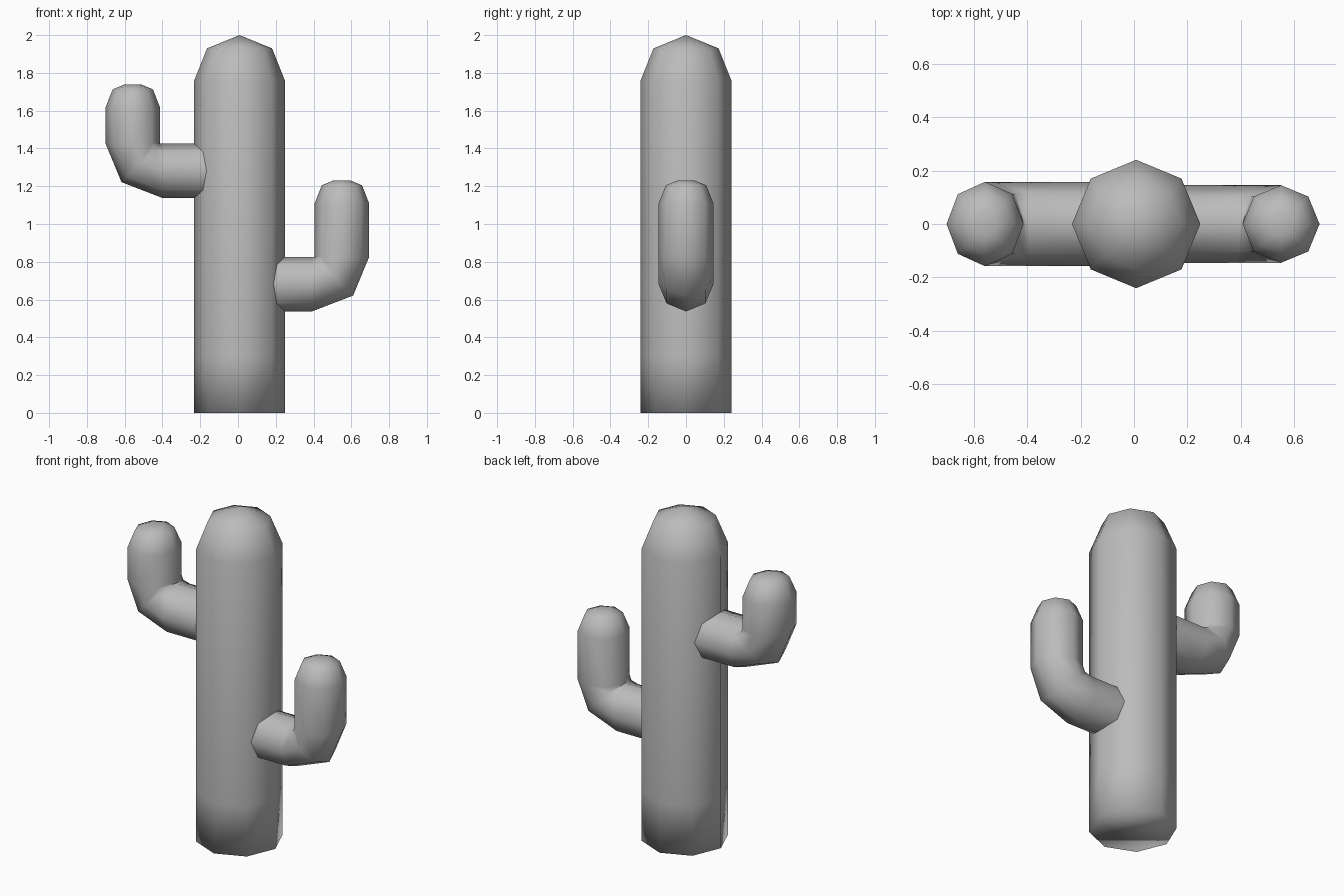
import bpy, bmesh, math
from mathutils import Vector

if "Cube" in bpy.data.objects:
    bpy.data.objects.remove(bpy.data.objects["Cube"])

SIDES = 8
CX = 0.008  # trunk axis

grey = bpy.data.materials.new("plain grey")
grey.diffuse_color = (0.5, 0.5, 0.5, 1)
grey.use_nodes = True
grey.node_tree.nodes["Principled BSDF"].inputs["Base Color"].default_value = grey.diffuse_color


def loft(name, rings, cap_start=False, apex=None):
    """Skin a list of point rings, closing the last one with a face or a tip."""
    bm = bmesh.new()
    loops = [[bm.verts.new(p) for p in ring] for ring in rings]
    for a, b in zip(loops, loops[1:]):
        for i in range(SIDES):
            j = (i + 1) % SIDES
            bm.faces.new((a[i], a[j], b[j], b[i]))
    if cap_start:
        bm.faces.new(loops[0][::-1])
    if apex:
        tip = bm.verts.new(apex)
        for i in range(SIDES):
            bm.faces.new((loops[-1][i], loops[-1][(i + 1) % SIDES], tip))
    else:
        bm.faces.new(loops[-1])
    bmesh.ops.recalc_face_normals(bm, faces=bm.faces)
    for f in bm.faces:
        f.smooth = True
    mesh = bpy.data.meshes.new(name)
    bm.to_mesh(mesh)
    bm.free()
    mesh.materials.append(grey)
    obj = bpy.data.objects.new(name, mesh)
    bpy.context.collection.objects.link(obj)
    return obj


def ring(center, across, ry):
    """Octagon spanned by the vector 'across' and the y axis."""
    c, u, v = Vector(center), Vector(across), Vector((0, ry, 0))
    return [c + u * math.cos(t) + v * math.sin(t)
            for t in (i * math.tau / SIDES for i in range(SIDES))]


# Trunk with a faceted dome
loft("trunk",
     [ring((CX, 0, z), (r, 0, 0), r) for z, r in
      ((0, 0.24), (0.3, 0.24), (1.76, 0.24), (1.93, 0.172))],
     cap_start=True, apex=(CX, 0, 2.0))


def arm(name, side, pivot, ry, top):
    """Bent arm: out from the trunk, turning about its inner corner, then up."""
    px, pz = pivot
    r = 0.144
    # Base ring follows the trunk surface, slightly sunk into it
    base = []
    for p in ring((0, 0, pz - r), (0, 0, r), ry):
        base.append(Vector((0.225 - 0.412 * abs(p.y), p.y, p.z)))
    rings = [base]
    # Elbow rings
    for deg in (0, 45, 90):
        a = math.radians(deg)
        d = Vector((math.sin(a), 0, -math.cos(a)))
        start = Vector((px - (0.015 if deg == 0 else 0), 0, pz))
        rings.append(ring(start + d * r, -d * r, ry))
    # Upright and rounded tip
    for dz, s in ((0.12, 1), (0.025, 0.74), (0, 0.32)):
        rings.append(ring((px + r, 0, top - dz), (-r * s, 0, 0), ry * s))
    for loop in rings:
        for p in loop:
            p.x = CX + side * (p.x) if loop is base else side * p.x
    return loft(name, rings)


arm("right_arm", 1, (0.406, 0.825), 0.145, 1.23)
arm("left_arm", -1, (0.413, 1.425), 0.158, 1.738)
